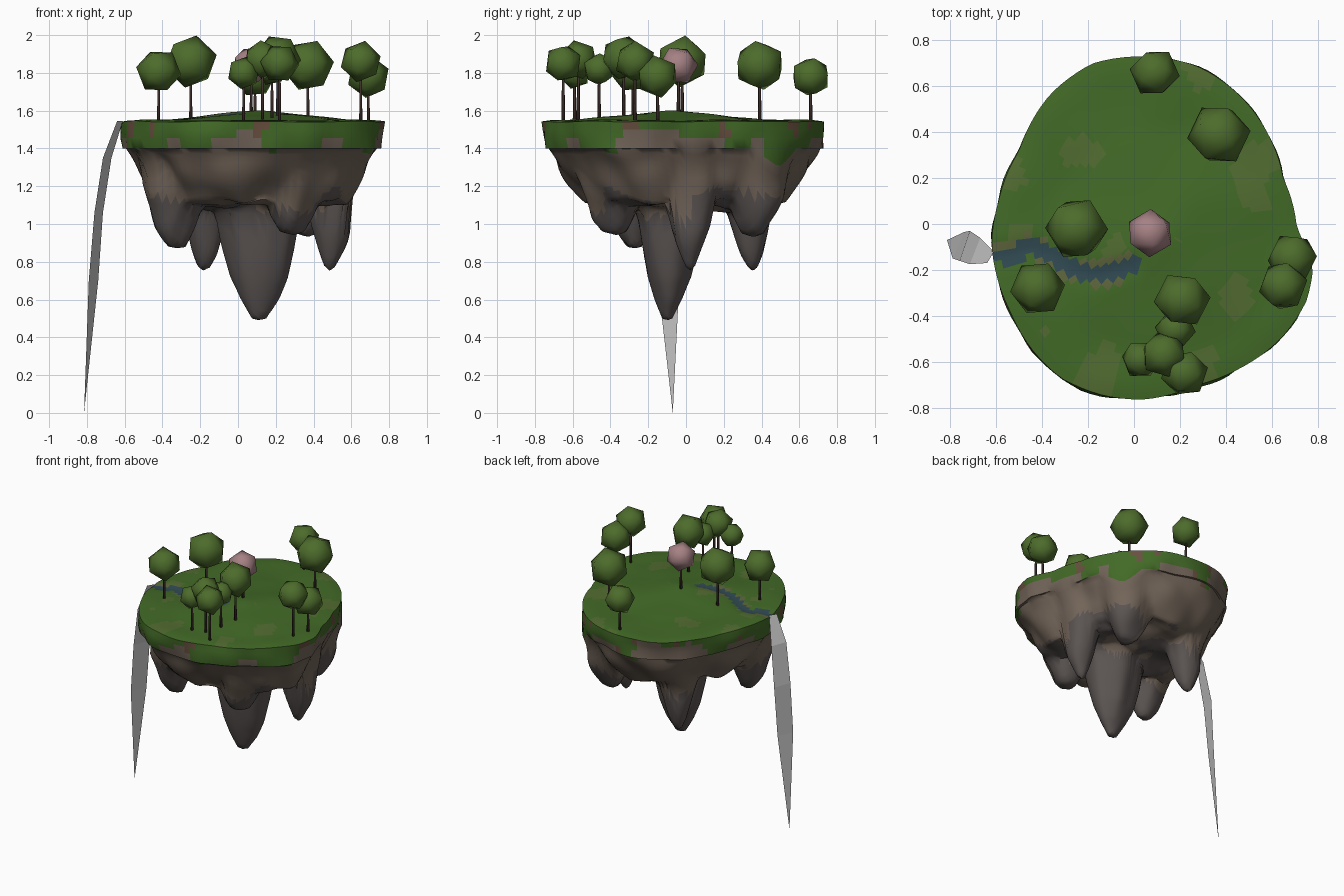
import bpy, bmesh, math, random
from mathutils import Vector, Euler, noise

if "Cube" in bpy.data.objects:
    bpy.data.objects.remove(bpy.data.objects["Cube"])

random.seed(4)


def mat(name, rgb):
    m = bpy.data.materials.new(name)
    m.diffuse_color = (*rgb, 1)
    m.use_nodes = True
    m.node_tree.nodes["Principled BSDF"].inputs["Base Color"].default_value = m.diffuse_color
    return m


def finish(name, bm, mats=(), smooth=True, angle=None):
    me = bpy.data.meshes.new(name)
    for f in bm.faces:
        f.smooth = smooth
    bm.to_mesh(me)
    bm.free()
    ob = bpy.data.objects.new(name, me)
    bpy.context.collection.objects.link(ob)
    for m in mats:
        me.materials.append(m)
    if angle:
        bpy.ops.object.select_all(action='DESELECT')
        ob.select_set(True)
        bpy.context.view_layer.objects.active = ob
        bpy.ops.object.shade_smooth_by_angle(angle=angle)
    return ob


def interp(table, t):
    if t <= table[0][0]:
        return table[0][1]
    for (a, u), (b, v) in zip(table, table[1:]):
        if t <= b:
            return u + (v - u) * (t - a) / (b - a)
    return table[-1][1]


# Plan outline of the island, stored as radius by angle around its middle
CX = 0.08
OUTLINE = [(.71, -.02), (.65, .2), (.58, .4), (.44, .58), (.27, .69), (.05, .73), (-.18, .7),
           (-.36, .57), (-.5, .32), (-.59, .1), (-.62, -.1), (-.6, -.22), (-.54, -.38),
           (-.45, -.54), (-.32, -.67), (-.12, -.75), (.04, -.765), (.28, -.7), (.46, -.63),
           (.64, -.5), (.75, -.34), (.78, -.2)]
polar = sorted((math.atan2(y, x - CX) % math.tau, math.hypot(x - CX, y)) for x, y in OUTLINE)
polar = [(polar[-1][0] - math.tau, polar[-1][1])] + polar + [(polar[0][0] + math.tau, polar[0][1])]

# Hanging rocks: x, y, stretch in x, profile of (radius, z)
SPIKES = [
    (.11, -.09, 1.3, [(0, .49), (.03, .5), (.075, .6), (.115, .72), (.15, .9), (.17, 1.05), (.22, 1.12), (.3, 1.4)]),
    (-.32, -.27, 1, [(0, .87), (.05, .88), (.1, .98), (.14, 1.1), (.18, 1.18), (.25, 1.5)]),
    (-.17, .34, 1, [(0, .75), (.025, .77), (.06, .85), (.1, 1), (.13, 1.1), (.22, 1.4)]),
    (.49, .02, 1, [(0, .75), (.03, .78), (.07, .88), (.11, 1), (.125, 1.15), (.2, 1.4)]),
    (.29, -.38, 1, [(0, .94), (.06, .96), (.11, 1.04), (.15, 1.14), (.22, 1.4)]),
    (.36, .37, 1, [(0, .93), (.06, .95), (.11, 1.04), (.15, 1.14), (.22, 1.4)]),
]
BASE = [(0, 1.08), (.6, 1.1), (.72, 1.13), (.8, 1.21), (.87, 1.29), (.94, 1.37), (.985, 1.43)]
STREAM = [(0, -.18), (-.15, -.22), (-.25, -.21), (-.35, -.14), (-.45, -.1), (-.55, -.14), (-.62, -.14)]


def stream_distance(x, y):
    p, best = Vector((x, y)), 9
    for a, b in zip(STREAM, STREAM[1:]):
        a, d = Vector(a), Vector(b) - Vector(a)
        t = max(0, min(1, (p - a).dot(d) / d.length_squared))
        best = min(best, (p - a - d * t).length)
    return best


def top_z(x, y, s):
    hill = max(0, 1 - math.hypot((x - .12) / .5, (y + .08) / .5))
    z = 1.55 + .055 * hill + .008 * noise.noise(Vector((x * 4, y * 4, 2)))
    return z - .012 * max(0, 1 - stream_distance(x, y) / .06) - .008 * max(0, (s - .93) / .07)


def under_z(x, y, s):
    z = interp(BASE, s) + .045 * noise.noise(Vector((x * 6, y * 6, 7))) * min(1, (1 - s) * 8)
    wob = Vector((noise.noise(Vector((x * 7, y * 7, 1))), noise.noise(Vector((x * 7, y * 7, 5))))) * .025
    for sx, sy, st, prof in SPIKES:
        z = min(z, interp(prof, math.hypot((x - sx + wob.x) / st, y - sy + wob.y)))
    return z


# Island: polar rings over the top, down the rim and in along the underside
N = 108
RINGS = [('top', i / 20) for i in range(1, 21)]
RINGS += [('rim', .999, 1.5), ('rim', .995, 1.455)]
RINGS += [('under', .985 * i / 44) for i in range(44, 0, -1)]
bm = bmesh.new()
rows = []
for ring in RINGS:
    row = []
    for j in range(N):
        a = math.tau * j / N
        s = ring[1]
        r = s * interp(polar, a)
        x, y = CX + r * math.cos(a), r * math.sin(a)
        if ring[0] == 'top':
            z = top_z(x, y, s)
        elif ring[0] == 'rim':
            z = ring[2]
        else:
            z = under_z(x, y, s)
        if s > .7 and ring[0] != 'top':
            k = 1 + .06 * noise.noise(Vector((x * 5, y * 5, z * 5))) * min(1, (1.54 - z) * 9)
            x, y = CX + (x - CX) * k, y * k
        row.append(bm.verts.new((x, y, z)))
    rows.append(row)
top_mid = bm.verts.new((CX, 0, top_z(CX, 0, 0)))
low_mid = bm.verts.new((CX, 0, under_z(CX, 0, 0)))
for j in range(N):
    k = (j + 1) % N
    bm.faces.new((top_mid, rows[0][j], rows[0][k]))
    bm.faces.new((low_mid, rows[-1][k], rows[-1][j]))
    for p, q in zip(rows, rows[1:]):
        bm.faces.new((p[j], q[j], q[k], p[k]))

# Island colours: grass, light grass, stream, bank, soil, rock, deep rock
island_mats = [mat('grass', (.055, .145, .02)), mat('light_grass', (.085, .15, .03)),
               mat('stream', (.03, .07, .085)), mat('bank', (.11, .13, .045)),
               mat('soil', (.14, .08, .05)), mat('rock', (.17, .13, .1)),
               mat('deep_rock', (.105, .09, .085))]
bm.normal_update()
for f in bm.faces:
    x, y, z = c = f.calc_center_median()
    n = noise.noise(c * 5)
    if z > 1.525:
        d = stream_distance(x, y)
        f.material_index = 2 if d < .035 else 3 if d < .06 and n > 0 else 1 if n > .3 else 0
    elif z > 1.43 - .16 * n:
        f.material_index = 4 if noise.noise(c * 9) > .38 else 0
    else:
        f.material_index = 5 if z > 1.1 + .15 * n else 6
finish('floating_island', bm, island_mats, angle=math.radians(55))

# Waterfall: a thin ribbon narrowing to a point
FALL = [((-.64, -.17), (-.61, -.12), 1.545), ((-.715, -.175), (-.67, -.06), 1.35),
        ((-.76, -.16), (-.715, -.03), 1.06), ((-.79, -.15), (-.74, -.035), .7)]
bm = bmesh.new()
edges = [[bm.verts.new((*p, z)) for p in (a, b)] for a, b, z in FALL]
for p, q in zip(edges, edges[1:]):
    bm.faces.new((p[0], q[0], q[1], p[1]))
bm.faces.new((edges[-1][0], bm.verts.new((-.815, -.07, 0)), edges[-1][1]))
finish('waterfall', bm, smooth=False)

# Trees: x, y, crown height, crown radius
leaf = mat('leaves', (.075, .15, .025))
blossom = mat('blossom', (.38, .22, .23))
bark = mat('bark', (.05, .03, .025))
TREES = [(.09, .66, 1.78, .11), (.37, .39, 1.84, .14), (-.25, -.02, 1.86, .142), (-.42, -.28, 1.81, .122),
         (.69, -.15, 1.78, .115), (.65, -.27, 1.86, .112), (.21, -.33, 1.88, .125), (.18, -.46, 1.82, .09),
         (.03, -.59, 1.8, .088), (.13, -.57, 1.87, .105), (.22, -.65, 1.85, .105), (.07, -.04, 1.84, .105)]
for i, (x, y, z, r) in enumerate(TREES):
    pink = i == len(TREES) - 1
    bm = bmesh.new()
    bmesh.ops.create_icosphere(bm, subdivisions=1, radius=r)
    crown = finish('blossom_crown' if pink else f'tree_crown_{i + 1}', bm, [blossom if pink else leaf])
    crown.location = (x, y, z)
    crown.rotation_euler = Euler([random.uniform(0, math.tau) for _ in range(3)])
    foot = top_z(x, y, 0) - .02
    bm = bmesh.new()
    bmesh.ops.create_cone(bm, cap_ends=True, segments=6, radius1=.01, radius2=.006, depth=z - foot)
    trunk = finish('blossom_trunk' if pink else f'tree_trunk_{i + 1}', bm, [bark])
    trunk.location = (x, y, (z + foot) / 2)
